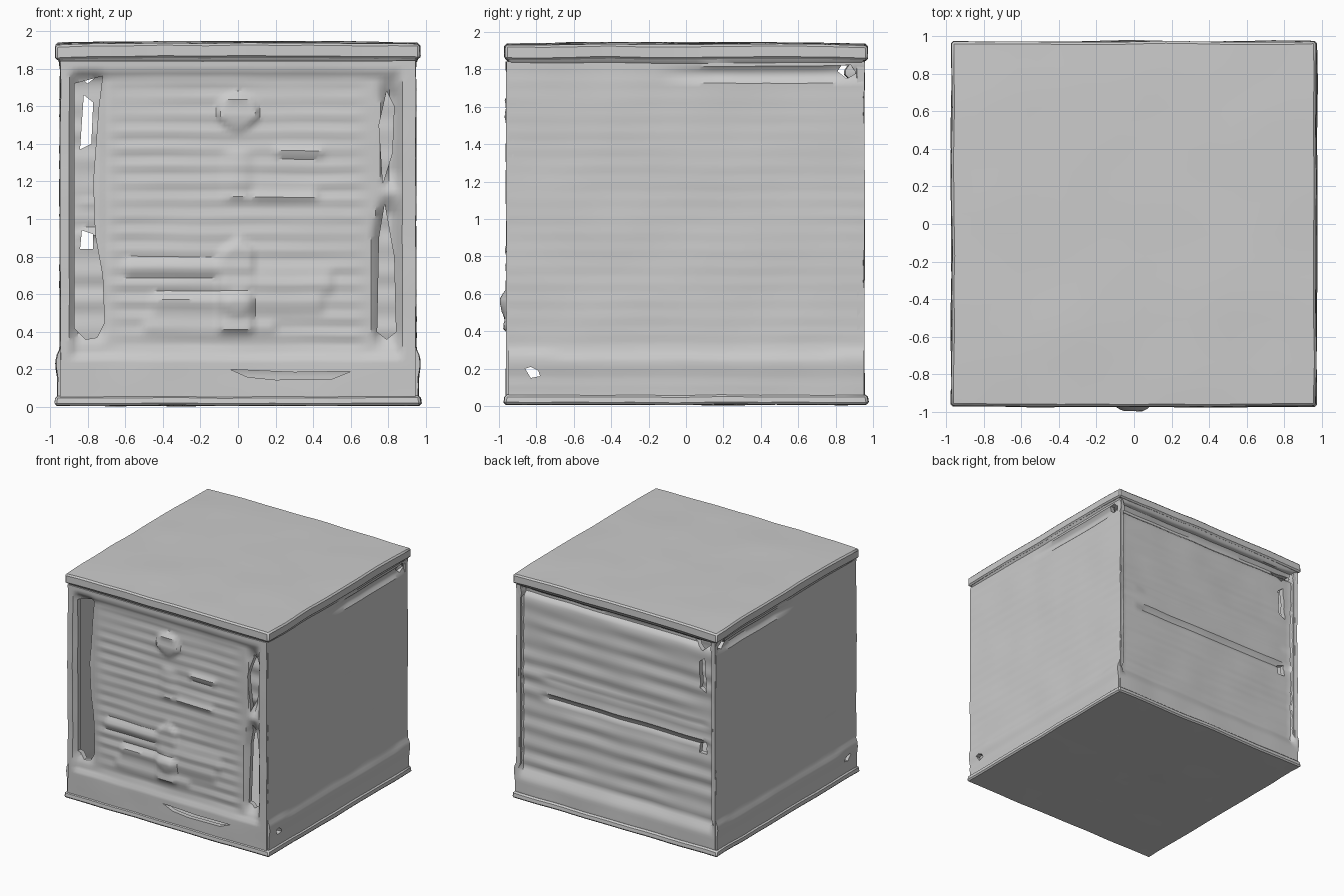
import bpy, bmesh, math
from mathutils import Vector, noise

if "Cube" in bpy.data.objects:
    bpy.data.objects.remove(bpy.data.objects["Cube"])

grey = bpy.data.materials.new("plain grey")
grey.use_nodes = True
grey.diffuse_color = (0.6, 0.6, 0.6, 1)
grey.node_tree.nodes["Principled BSDF"].inputs["Base Color"].default_value = (0.6, 0.6, 0.6, 1)


def wobble(p, amount):
    return Vector(p) + amount * noise.noise_vector(Vector(p) * 3.5)


def finish(bm, name):
    bmesh.ops.recalc_face_normals(bm, faces=bm.faces)
    mesh = bpy.data.meshes.new(name)
    bm.to_mesh(mesh)
    bm.free()
    mesh.materials.append(grey)
    ob = bpy.data.objects.new(name, mesh)
    bpy.context.collection.objects.link(ob)
    return ob


def activate(ob):
    bpy.ops.object.select_all(action='DESELECT')
    ob.select_set(True)
    bpy.context.view_layer.objects.active = ob


def smooth(ob):
    activate(ob)
    bpy.ops.object.shade_smooth_by_angle(angle=math.radians(35))


def slab(name, low_half, high_half, z0, z1, dome=0):
    """Softly worn square plate, tapered in width and sagging at its corners."""
    bm = bmesh.new()
    bmesh.ops.create_cube(bm, size=2)
    for v in bm.verts:
        half, z = (high_half, z1) if v.co.z > 0 else (low_half, z0)
        v.co = (v.co.x * half, v.co.y * half, z)
    bmesh.ops.bevel(bm, geom=bm.edges[:], offset=0.012, segments=1, affect='EDGES')
    bmesh.ops.subdivide_edges(bm, edges=[e for e in bm.edges if e.calc_length() > 0.5],
                              cuts=16, use_grid_fill=True)
    for v in bm.verts:
        v.co.z -= dome * (abs(v.co.x) ** 3 + abs(v.co.y) ** 3) / 2
        v.co = wobble(v.co, 0.006)
        v.co.z = max(v.co.z, 0)
    smooth(finish(bm, name))


def wall(name, place, depth, half, n=80, z0=0.03, z1=1.84, thick=0.04):
    """Relief sheet: place(u, out, z) maps to space, depth(u, z) is the relief."""
    bm = bmesh.new()
    rows = []
    for j in range(n + 1):
        z = z0 + (z1 - z0) * j / n
        row = []
        for i in range(n + 1):
            u = half * (2 * i / n - 1)
            row.append((bm.verts.new(wobble(place(u, depth(u, z), z), 0.005)),
                        bm.verts.new(place(u, depth(u, z) - thick, z))))
        rows.append(row)
    for k in (0, 1):
        for j in range(n):
            for i in range(n):
                bm.faces.new((rows[j][i][k], rows[j][i + 1][k],
                              rows[j + 1][i + 1][k], rows[j + 1][i][k]))
    rim = rows[0] + [r[-1] for r in rows[1:]] + rows[-1][-2::-1] + [r[0] for r in rows[-2:0:-1]]
    for a, b in zip(rim, rim[1:] + rim[:1]):
        bm.faces.new((a[0], b[0], b[1], a[1]))
    return finish(bm, name)


def cut(ob, outline, axis):
    """Punch an outline of (across, z) points through a wall along x or y."""
    bm = bmesh.new()
    mid = ob.data.vertices[0].co[axis]
    ring = [bm.verts.new((mid - 0.2, a, z) if axis == 0 else (a, mid - 0.2, z)) for a, z in outline]
    face = bm.faces.new(ring)
    for v in bmesh.ops.extrude_face_region(bm, geom=[face])["geom"]:
        if isinstance(v, bmesh.types.BMVert):
            v.co[axis] += 0.4
    cutter = finish(bm, "cutter")
    cutter.hide_render = True
    mod = ob.modifiers.new("opening", 'BOOLEAN')
    mod.operation, mod.object, mod.solver = 'DIFFERENCE', cutter, 'EXACT'
    activate(ob)
    bpy.ops.object.modifier_apply(modifier=mod.name)
    bpy.data.objects.remove(cutter)


def bump(t, lo, hi, soft=0.03):
    """1 inside lo..hi, easing to 0 outside."""
    return max(0, min(1, (t - lo) / soft + 0.5, (hi - t) / soft + 0.5))


def slats(u, z, pitch):
    """Uneven horizontal ridges that fade in and out along their length."""
    fade = 0.6 + 0.8 * noise.noise(Vector((u * 1.5, 0, z * 4)))
    return fade * math.sin(2 * math.pi * z / pitch)


def front_relief(x, z):
    post = max(bump(x, -1.1, -0.88), bump(x, 0.86, 1.1))
    rail = max(bump(z, 0, 0.27), bump(z, 1.77, 2))
    frame = max(post, rail)
    d = 0.022 * frame + (1 - frame) * 0.007 * slats(x, z, 0.09) * bump(x, -0.66, 0.66, 0.1)
    # Knob, crease, arch and stacked ledges of the central motif
    d += 0.024 * bump(math.hypot(x / 0.11, (z - 1.57) / 0.09), -1, 1, 0.2)
    d += 0.014 * bump(x, -0.06, 0.06, 0.06) * bump(z, 1.1, 1.36)
    d += 0.022 * bump(x, -0.1, 0.08) * bump(z, 0.4, 0.9 - 0.8 * abs(x), 0.03)
    d += 0.014 * bump(math.hypot(x / 0.07, (z - 0.55) / 0.07), -1, 1, 0.6)
    for lo, hi, z0, z1 in ((-0.6, -0.1, 0.7, 0.78), (0.08, 0.5, 0.6, 0.72), (-0.45, 0.45, 0.5, 0.6),
                           (-0.5, 0.2, 0.4, 0.45), (0.08, 0.42, 1.1, 1.16), (0.2, 0.45, 1.33, 1.38)):
        d += 0.015 * bump(x, lo, hi) * bump(z, z0, z1)
    # Panel edges rolling in towards the slots
    lean = 0.74 + 0.04 * bump(z, 1.05, 1.75, 0.3)
    pinch = 1 - bump(z, 1.08, 1.2, 0.1)
    d -= 0.06 * pinch * bump(x, lean, 0.84, 0.05) * bump(z, 0.35, 1.7, 0.1)
    d -= 0.03 * bump(x, -0.87, -0.72, 0.04) * bump(z, 0.37, 1.76, 0.08)
    return d


def back_relief(x, z):
    frame = max(bump(abs(x), 0.91, 2), bump(z, 0, 0.23, 0.1))
    cracks = bump(x, -0.85, 0.7, 0.1) * (bump(z, 0.9, 0.94) + 0.6 * bump(z, 1.07, 1.1))
    top_gap = bump(z, 1.76, 1.82)
    return (0.02 * frame + (1 - frame) * (0.008 * slats(x, z, 0.15) - 0.018 - 0.03 * top_gap)
            - 0.025 * cracks)


def side_relief(y, z):
    groove = bump(y, 0, 0.9, 0.3) * bump(z, 1.745, 1.8, 0.02)
    seam = bump(z, 0.265, 0.28, 0.02) * bump(y, -0.7, 0.8, 0.1)
    trim = 0.012 * bump(z, 0, 0.285) + 0.01 * bump(z, 0.19, 0.285, 0.08)
    return 0.002 + trim + 0.0015 * slats(y, z, 0.09) - 0.025 * groove - 0.012 * seam


# Walls of the hollow case
front = wall("front_panel", lambda u, d, z: (u, -0.94 - d, z), front_relief, 0.945)
back = wall("back_panel", lambda u, d, z: (u, 0.935 + d, z), back_relief, 0.945)
sides = [wall(n, lambda u, d, z, s=s: (s * (0.945 + d), u, z), side_relief, 0.95)
         for n, s in (("left_side", 1), ("right_side", -1))]

# Openings
left_slot = [(-0.87, 1.72), (-0.87, 0.9), (-0.87, 0.42), (-0.81, 0.36), (-0.75, 0.37), (-0.71, 0.45),
             (-0.72, 0.7), (-0.76, 0.92), (-0.77, 1.2), (-0.74, 1.6), (-0.72, 1.76)]
lower_slot = [(0.74, 0.4), (0.79, 0.36), (0.84, 0.4), (0.83, 0.8), (0.78, 1.08), (0.75, 0.9)]
upper_slot = [(0.77, 1.19), (0.82, 1.35), (0.83, 1.6), (0.79, 1.68), (0.75, 1.5)]
toe_slit = [(-0.04, 0.2), (0.05, 0.16), (0.2, 0.145), (0.5, 0.15), (0.6, 0.19), (0.3, 0.185)]
for outline in (left_slot, lower_slot, upper_slot, toe_slit):
    cut(front, outline, 1)
for outline in ([(-0.84, 1.37), (-0.78, 1.4), (-0.77, 1.62), (-0.82, 1.66)],
                [(-0.84, 0.84), (-0.77, 0.84), (-0.77, 0.92), (-0.83, 0.94)],
                [(-0.89, 1.8), (-0.8, 1.72), (-0.71, 1.79)]):
    cut(back, outline, 1)
for side in sides:
    cut(side, [(0.81, 1.79), (0.86, 1.75), (0.91, 1.78), (0.88, 1.825), (0.83, 1.82)], 0)
    cut(side, [(-0.86, 0.2), (-0.83, 0.15), (-0.78, 0.16), (-0.79, 0.19), (-0.83, 0.21)], 0)
for ob in [front, back] + sides:
    smooth(ob)

# Lid with a sloped lip below, and foot plate
slab("lid", 0.97, 0.968, 1.865, 1.945, dome=0.02)
slab("lid_lip", 0.945, 0.966, 1.825, 1.88)
slab("foot_plate", 0.975, 0.968, 0.008, 0.06)
